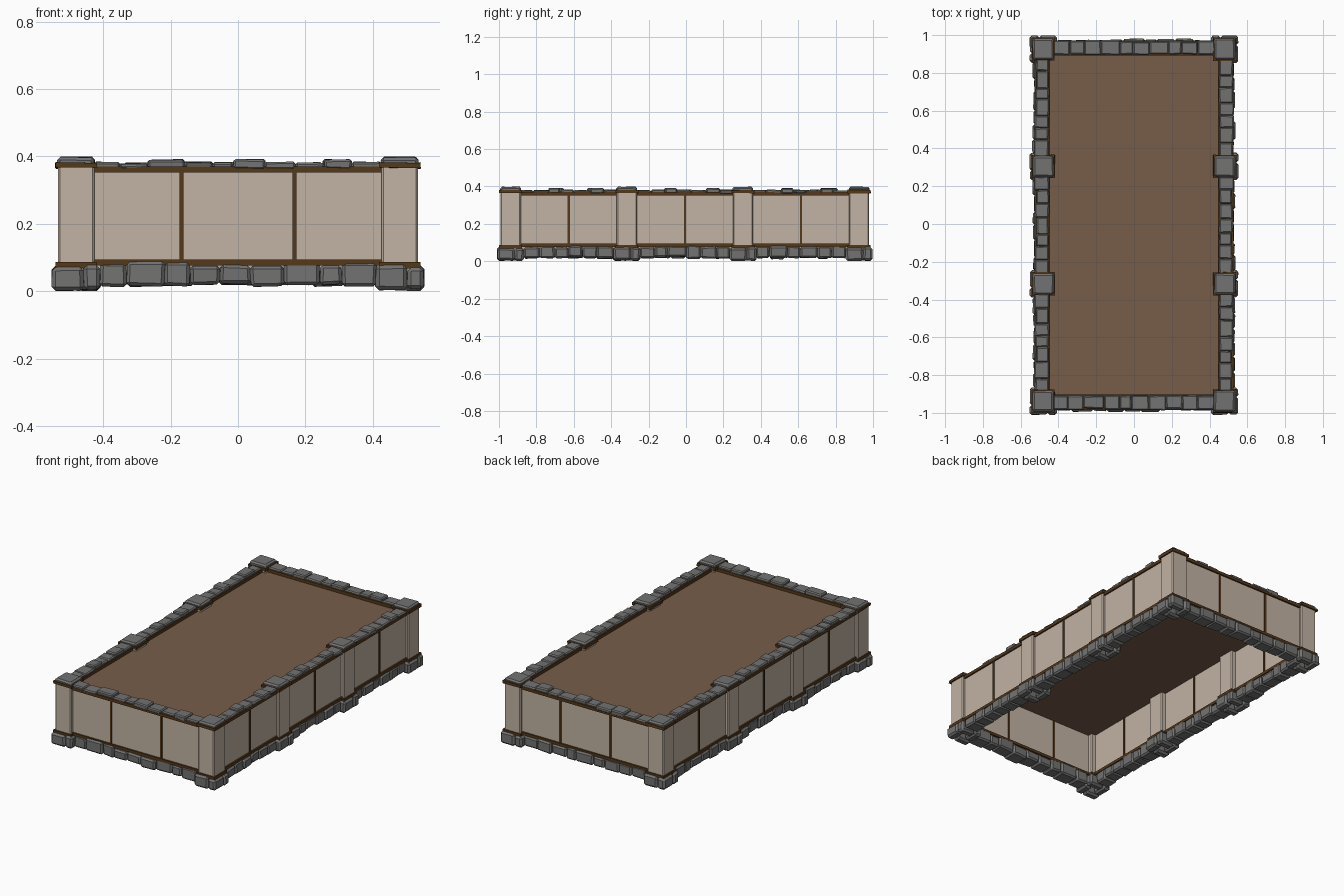
import bpy, bmesh, random
from mathutils import Vector, Matrix

random.seed(7)
if "Cube" in bpy.data.objects:
    bpy.data.objects.remove(bpy.data.objects["Cube"], do_unlink=True)


def material(name, rgb):
    m = bpy.data.materials.new(name)
    m.use_nodes = True
    m.diffuse_color = (*rgb, 1)
    bsdf = m.node_tree.nodes["Principled BSDF"]
    bsdf.inputs["Base Color"].default_value = (*rgb, 1)
    bsdf.inputs["Roughness"].default_value = 0.9
    return m


PLASTER = material("plaster", (0.54, 0.45, 0.37))
WOOD = material("dark wood", (0.09, 0.04, 0.011))
STONE = material("grey stone", (0.17, 0.17, 0.168))
SOIL = material("brown soil", (0.185, 0.11, 0.068))

POST_X, POST_W = 0.48, 0.108
MID_Y = -0.006
POST_YS = [MID_Y + 0.621 * k for k in (-1.5, -0.5, 0.5, 1.5)]


def add_block(bm, lo, hi, bevel=0.0, jitter=0.0):
    """Box between two corners, optionally roughened and chamfered."""
    lo, hi = Vector(lo), Vector(hi)
    size = hi - lo
    mat = Matrix.Translation((lo + hi) / 2) @ Matrix.Diagonal((*size, 1))
    verts = bmesh.ops.create_cube(bm, size=1, matrix=mat)["verts"]
    for v in verts:
        v.co += Vector([random.uniform(-jitter, jitter) for _ in range(3)])
    if bevel:
        edges = list({e for v in verts for e in v.link_edges})
        bmesh.ops.bevel(bm, geom=edges, offset=bevel, segments=1,
                        affect='EDGES', clamp_overlap=True)


def finish(name, bm, mat):
    mesh = bpy.data.meshes.new(name)
    bm.to_mesh(mesh)
    bm.free()
    mesh.materials.append(mat)
    obj = bpy.data.objects.new(name, mesh)
    bpy.context.scene.collection.objects.link(obj)
    return obj


def splits(a, b, n):
    """Uneven cut positions from a to b."""
    step = (b - a) / n
    return [a] + [a + step * (i + random.uniform(-0.18, 0.18))
                  for i in range(1, n)] + [b]


def build_wall(name, origin, along_x, out, half, studs, n_low, n_top):
    """One wall bay: plaster, trims, studs, footing stones and coping stones."""
    ox, oy = origin

    def block(bm, u0, u1, w0, w1, z0, z1, **kw):
        w0, w1 = sorted((w0 * out, w1 * out))
        if along_x:
            add_block(bm, (ox + u0, oy + w0, z0), (ox + u1, oy + w1, z1), **kw)
        else:
            add_block(bm, (ox + w0, oy + u0, z0), (ox + w1, oy + u1, z1), **kw)

    bm = bmesh.new()
    block(bm, -half, half, -0.025, 0.037, 0.06, 0.365)
    finish(name + "_panel", bm, PLASTER)

    bm = bmesh.new()
    block(bm, -half, half, -0.034, 0.046, 0.077, 0.094)
    block(bm, -half, half, -0.034, 0.046, 0.352, 0.37)
    for u in studs:
        block(bm, u - 0.006, u + 0.006, -0.030, 0.042, 0.09, 0.355)
    finish(name + "_timber", bm, WOOD)

    bm = bmesh.new()
    end = half - 0.016
    cuts = splits(-end, end, n_low)
    for a, b in zip(cuts, cuts[1:]):
        block(bm, a, b, -0.034 - random.uniform(0, 0.006),
              0.046 + random.uniform(0, 0.012), random.uniform(0.012, 0.024),
              random.uniform(0.074, 0.088), bevel=0.009, jitter=0.003)
    finish(name + "_footing_stones", bm, STONE)

    bm = bmesh.new()
    cuts = splits(-half, half, n_top)
    for i, (a, b) in enumerate(zip(cuts, cuts[1:])):
        top = 0.391 if i % 3 == 2 else random.uniform(0.378, 0.384)
        block(bm, a, b, -0.026 - random.uniform(0, 0.005),
              0.036 + random.uniform(0, 0.014), 0.362, top,
              bevel=0.006, jitter=0.002)
    finish(name + "_coping_stones", bm, STONE)


def build_post(name, x, y):
    """Plaster pillar with timber bands, a stone ring below and a cap above."""
    def block(bm, x0, x1, y0, y1, z0, z1, **kw):
        add_block(bm, (x + x0, y + y0, z0), (x + x1, y + y1, z1), **kw)

    h = POST_W / 2
    bm = bmesh.new()
    block(bm, -h, h, -h, h, 0.05, 0.375, bevel=0.006)
    finish(name + "_pillar", bm, PLASTER)

    bm = bmesh.new()
    b = 0.061
    block(bm, -b, b, -b, b, 0.068, 0.086)
    block(bm, -b, b, -b, b, 0.365, 0.381, jitter=0.002)
    finish(name + "_bands", bm, WOOD)

    # four stones laid as a pinwheel around an open middle
    bm = bmesh.new()
    o, i = 0.072, 0.022
    for x0, x1, y0, y1 in ((-o, i, -o, -i), (i, o, -o, i),
                           (-i, o, i, o), (-o, -i, -i, o)):
        block(bm, x0, x1, y0, y1, random.uniform(0.002, 0.006),
              random.uniform(0.07, 0.077), bevel=0.011, jitter=0.002)
    finish(name + "_base_stones", bm, STONE)

    bm = bmesh.new()
    c = 0.055
    block(bm, -c, c, -c, c, 0.372, 0.398, bevel=0.009, jitter=0.002)
    finish(name + "_cap_stone", bm, STONE)


# Posts along both long sides
for side, sx in (("left", 1), ("right", -1)):
    for i, py in enumerate(POST_YS):
        build_post(f"{side}_post_{i + 1}", sx * POST_X, py)

# Long side walls, three bays each
for side, sx in (("left", 1), ("right", -1)):
    for i, (y0, y1) in enumerate(zip(POST_YS, POST_YS[1:])):
        build_wall(f"{side}_wall_{i + 1}", (sx * POST_X, (y0 + y1) / 2),
                   False, sx, (y1 - y0 - POST_W) / 2, [0], 6, 7)

# Short end walls
for side, py, out in (("front", POST_YS[0], -1), ("back", POST_YS[-1], 1)):
    build_wall(f"{side}_wall", (0, py), True, out, POST_X - POST_W / 2,
               [-0.168, 0.168], 9, 10)

# Soil bed just under the rim
bm = bmesh.new()
add_block(bm, (-0.458, POST_YS[0] + 0.02, 0.342), (0.458, POST_YS[-1] - 0.02, 0.352))
finish("soil_bed", bm, SOIL)
